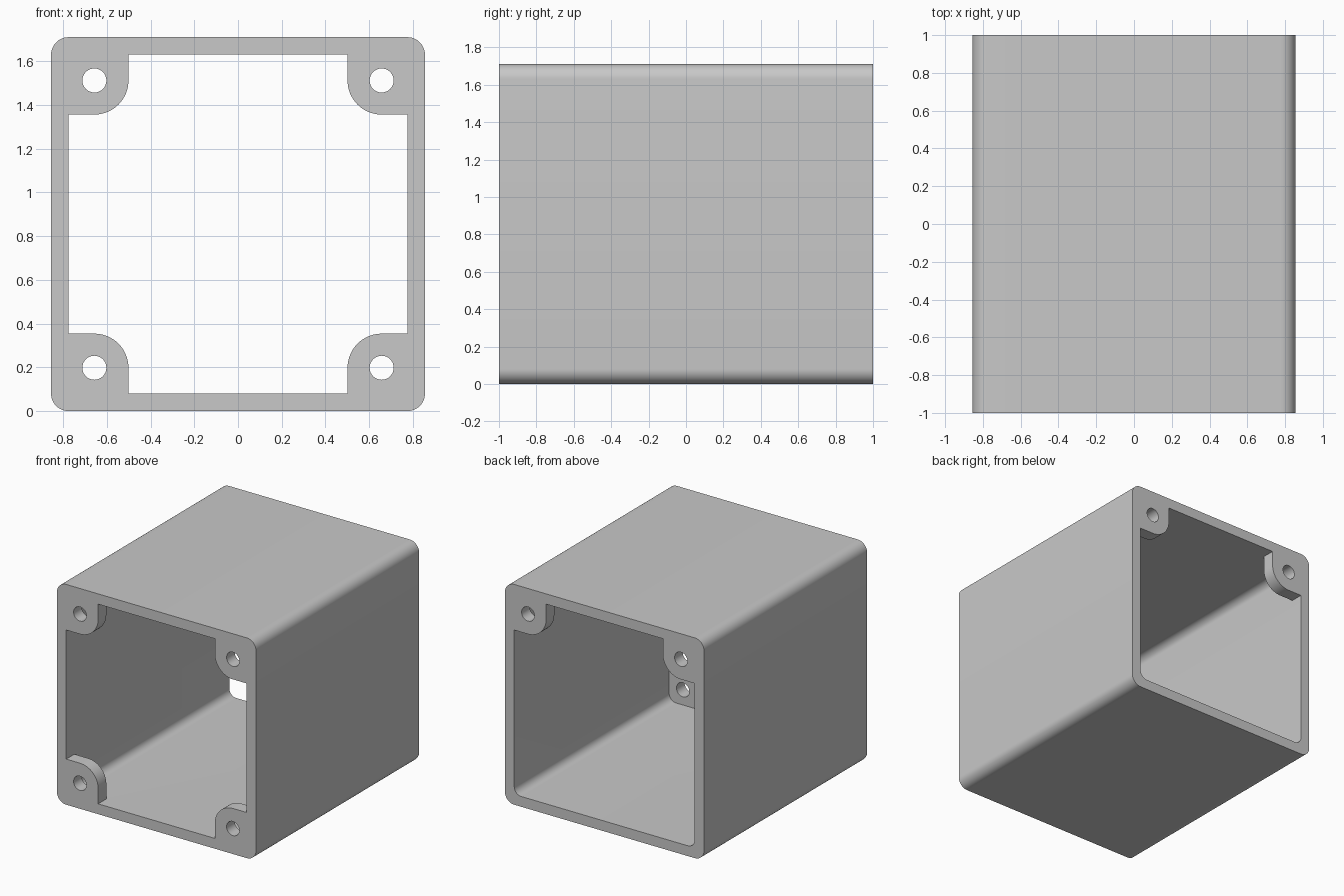
import bpy
import bmesh
from math import cos, sin, pi

HALF, MID, DEPTH = 0.855, 0.855, 1.0      # half width, centre height, half depth
INNER = 0.775                             # half width of the cavity
BOLT, TAB_R, HOLE_R = 0.657, 0.156, 0.055
TAB_DEPTH = 0.1

if "Cube" in bpy.data.objects:
    bpy.data.objects.remove(bpy.data.objects["Cube"])

grey = bpy.data.materials.new("light grey")
grey.use_nodes = True
colour = (0.58, 0.58, 0.58, 1)
grey.diffuse_color = colour
grey.node_tree.nodes["Principled BSDF"].inputs["Base Color"].default_value = colour


def arc(cx, cz, r, start, sweep, steps):
    """Points along an arc in the x-z plane."""
    return [(cx + r * cos(start + sweep * i / steps),
             cz + r * sin(start + sweep * i / steps)) for i in range(steps + 1)]


def rounded_square(half, r):
    c, points = half - r, []
    for k, (sx, sz) in enumerate([(1, 1), (-1, 1), (-1, -1), (1, -1)]):
        points += arc(sx * c, sz * c, r, k * pi / 2, pi / 2, 12)
    return points


def prism(name, outline, y0, y1):
    """Closed solid from an x-z outline, extruded along y."""
    bm = bmesh.new()
    face = bm.faces.new([bm.verts.new((x, y0, z + MID)) for x, z in outline])
    ext = bmesh.ops.extrude_face_region(bm, geom=[face])
    verts = [v for v in ext["geom"] if isinstance(v, bmesh.types.BMVert)]
    bmesh.ops.translate(bm, verts=verts, vec=(0, y1 - y0, 0))
    bmesh.ops.recalc_face_normals(bm, faces=bm.faces)
    mesh = bpy.data.meshes.new(name)
    bm.to_mesh(mesh)
    bm.free()
    mesh.materials.append(grey)
    obj = bpy.data.objects.new(name, mesh)
    bpy.context.collection.objects.link(obj)
    return obj


def subtract(target, cutter):
    """Cut one solid from another and discard the cutter."""
    cutter.hide_render = True
    mod = target.modifiers.new("cut", 'BOOLEAN')
    mod.operation, mod.solver, mod.object = 'DIFFERENCE', 'EXACT', cutter
    bpy.context.view_layer.objects.active = target
    bpy.ops.object.modifier_apply(modifier=mod.name)
    bpy.data.objects.remove(cutter)


def tab_outline(sx, sz):
    """Corner tab with one rounded corner, reaching into the wall."""
    edge = INNER + 0.03
    inside = BOLT - TAB_R
    points = [(edge, edge), (inside, edge)]
    points += arc(BOLT, BOLT, TAB_R, pi, pi / 2, 16)
    points.append((edge, inside))
    return [(sx * x, sz * z) for x, z in points]


# Screw tabs: four at the front, the upper two at the back
tabs = [(sx, sz, -1) for sx in (-1, 1) for sz in (-1, 1)]
tabs += [(sx, 1, 1) for sx in (-1, 1)]

# Hollow through the housing, with the tabs left standing
housing = prism("housing", rounded_square(HALF, 0.08), -DEPTH, DEPTH)
cavity = prism("cavity_cutter", rounded_square(INNER, 0.06), -DEPTH - 0.1, DEPTH + 0.1)
for sx, sz, end in tabs:
    subtract(cavity, prism("tab_space", tab_outline(sx, sz),
                           end * (DEPTH - TAB_DEPTH), end * (DEPTH + 0.2)))
subtract(housing, cavity)

# Screw holes
for sx, sz, end in tabs:
    circle = arc(sx * BOLT, sz * BOLT, HOLE_R, 0, 2 * pi, 32)[:-1]
    subtract(housing, prism("hole_cutter", circle, end * 0.6, end * (DEPTH + 0.2)))

# Smooth rounded corners, crisp edges
bpy.ops.object.select_all(action='DESELECT')
housing.select_set(True)
bpy.context.view_layer.objects.active = housing
bpy.ops.object.shade_smooth_by_angle(angle=pi / 6)
